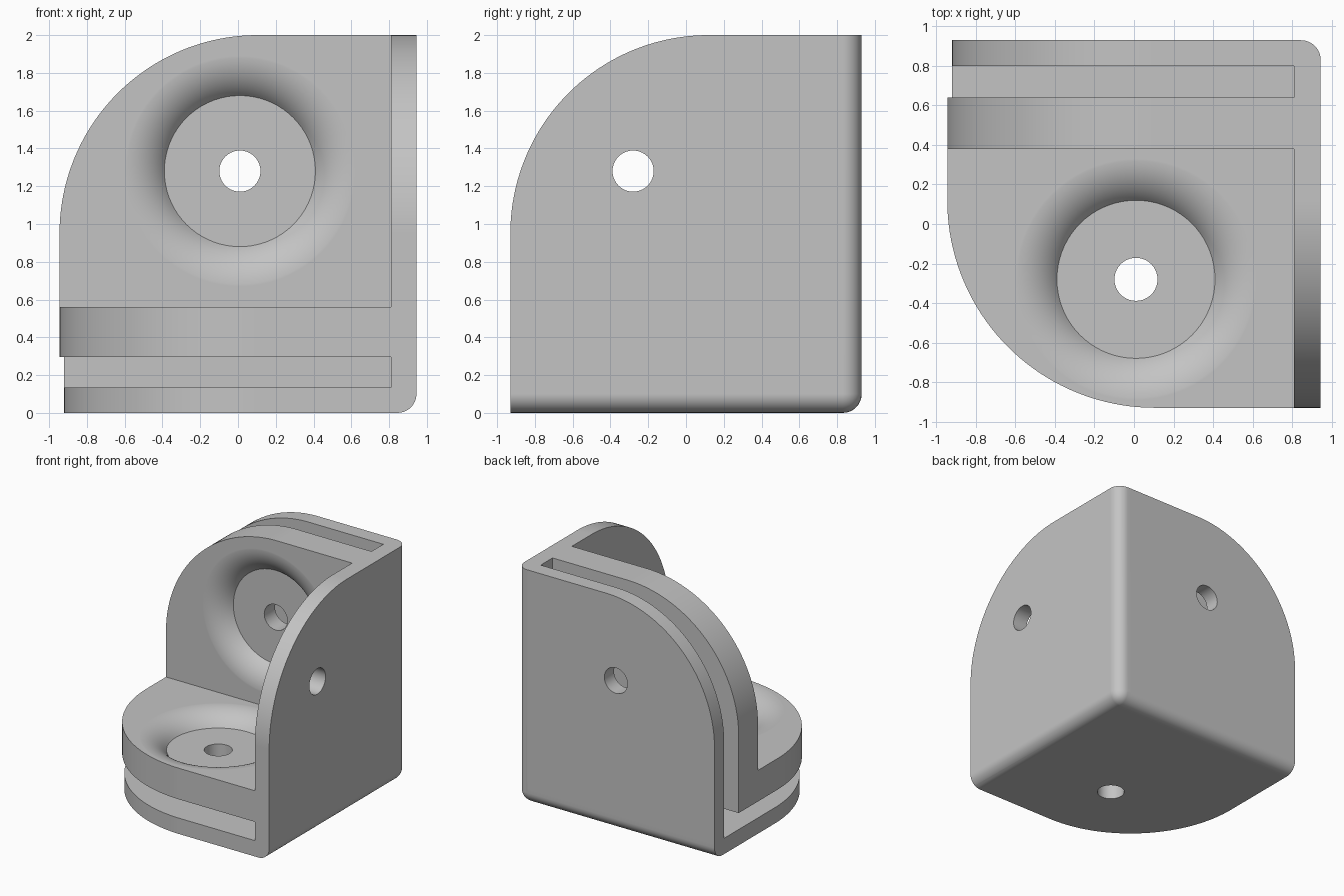
import bpy, bmesh
from math import sin, cos, pi, asin
from mathutils import Matrix, Vector

if "Cube" in bpy.data.objects:
    bpy.data.objects.remove(bpy.data.objects["Cube"])

# Overall half sizes and height
HX, HY, H = 0.945, 0.93, 2.0
WALL = 0.81            # inner face of the side plate
EMBED = 0.9            # plates run this far into the side plate

grey = bpy.data.materials.new("plain_grey")
grey.use_nodes = True
grey.diffuse_color = (0.55, 0.55, 0.55, 1)
grey.node_tree.nodes["Principled BSDF"].inputs["Base Color"].default_value = grey.diffuse_color


def make_object(name, bm):
    bmesh.ops.recalc_face_normals(bm, faces=bm.faces)
    mesh = bpy.data.meshes.new(name)
    bm.to_mesh(mesh)
    bm.free()
    mesh.materials.append(grey)
    obj = bpy.data.objects.new(name, mesh)
    bpy.context.collection.objects.link(obj)
    return obj


def plate(name, to_3d, u, v, radii, lo, hi):
    """Rectangle u by v with its low-u, high-v corner rounded, extruded lo to hi."""
    ru, rv = radii
    n = 40
    pts = [(u[1], v[0]), (u[0], v[0])]
    pts += [(u[0] + ru * (1 - cos(i * pi / 2 / n)),
             v[1] - rv * (1 - sin(i * pi / 2 / n))) for i in range(n + 1)]
    pts.append((u[1], v[1]))
    bm = bmesh.new()
    face = bm.faces.new([bm.verts.new(to_3d(a, b, lo)) for a, b in pts])
    out = bmesh.ops.extrude_face_region(bm, geom=[face])
    shift = Vector(to_3d(0, 0, hi)) - Vector(to_3d(0, 0, lo))
    bmesh.ops.translate(bm, vec=shift, verts=[e for e in out["geom"] if isinstance(e, bmesh.types.BMVert)])
    return make_object(name, bm)


def lathe(name, profile, matrix, steps):
    bm = bmesh.new()
    verts = [bm.verts.new((r, 0, z)) for r, z in profile]
    edges = [bm.edges.new(pair) for pair in zip(verts, verts[1:])]
    bmesh.ops.spin(bm, geom=verts + edges, cent=(0, 0, 0), axis=(0, 0, 1),
                   angle=2 * pi, steps=steps, use_merge=True)
    bmesh.ops.remove_doubles(bm, verts=bm.verts, dist=1e-5)
    bmesh.ops.transform(bm, matrix=matrix, verts=bm.verts)
    return make_object(name, bm)


def combine(target, other, operation):
    other.hide_render = True
    mod = target.modifiers.new(operation.lower(), "BOOLEAN")
    mod.operation, mod.solver, mod.object = operation, "EXACT", other
    bpy.context.view_layer.objects.active = target
    bpy.ops.object.modifier_apply(modifier=mod.name)
    bpy.data.objects.remove(other)


# Axis maps: upright back plates, flat floor plates, side plate
def upright(a, b, c): return (a, c, b)
def flat(a, b, c): return (a, -b, c)
def sideways(a, b, c): return (c, a, b)


# Side plate, joining everything
bracket = plate("corner_bracket", sideways, (-HY, HY), (0, H), (1.05, 1.05), WALL, HX)

# Outer shell and inner shell, separated by an L-shaped slot
R = 1.05
shells = [
    plate("outer_back", upright, (-0.92, EMBED), (0, H), (R - 0.025, R), 0.80, HY),
    plate("outer_floor", flat, (-0.92, EMBED), (-HY, HY), (R - 0.025, R), 0, 0.135),
    plate("inner_back", upright, (-HX, EMBED), (0.295, H), (R, R), 0.38, 0.64),
    plate("inner_floor", flat, (-HX, EMBED), (-0.64, HY), (R, R), 0.295, 0.56),
]
for part in shells:
    combine(bracket, part, "UNION")

# Rounded outer edges meeting at the back lower corner
bm = bmesh.new()
bmesh.ops.create_cube(bm, size=2)
for vert in bm.verts:
    x, y, z = vert.co
    vert.co = (HX if x > 0 else -1.2, HY if y > 0 else -1.2, 0 if z < 0 else 2.2)
corner = next(v for v in bm.verts if v.co.x > 0 and v.co.y > 0 and v.co.z < 1)
bmesh.ops.bevel(bm, geom=list(corner.link_edges), offset=0.1, segments=8,
                profile=0.5, affect="EDGES")
combine(bracket, make_object("rounded_block", bm), "INTERSECT")

# Dished recess: flat disc with a rounded lip
DISC, LIP, DEPTH = 0.4, 0.62, 0.115
width = LIP - DISC
fillet = (width ** 2 + DEPTH ** 2) / (2 * DEPTH)
steep = asin(width / fillet)
dish = [(0, -DEPTH)]
for i in range(13):
    t = steep * (1 - i / 12)
    dish.append((LIP - fillet * sin(t), fillet * (cos(t) - 1)))
dish += [(LIP, 0.04), (0, 0.04)]
hole = [(0, -1), (0.109, -1), (0.109, 1), (0, 1)]

face_front = Matrix.Rotation(pi / 2, 4, "X")
face_side = Matrix.Rotation(pi / 2, 4, "Y")
lift = 0.0004
on_back = Matrix.Translation((0.01, 0.38 - lift, 1.28)) @ face_front
on_floor = Matrix.Translation((0.01, -0.28, 0.56 + lift))
on_side = Matrix.Translation((HX, -0.28, 1.28)) @ face_side
for place in (on_back, on_floor):
    combine(bracket, lathe("recess_cutter", dish, place, 72), "DIFFERENCE")

# Screw holes
for place in (on_back, on_floor, on_side):
    # the side hole stays short of the far side of the bracket
    profile = [(r, z * (0.3 if place is on_side else 0.7)) for r, z in hole]
    combine(bracket, lathe("hole_cutter", profile, place, 40), "DIFFERENCE")

# Smooth curves, crisp edges, flat faces kept flat
bpy.ops.object.select_all(action="DESELECT")
bracket.select_set(True)
bpy.context.view_layer.objects.active = bracket
bpy.ops.object.shade_smooth_by_angle()
normals = bracket.modifiers.new("flat_normals", "WEIGHTED_NORMAL")
normals.keep_sharp = True
